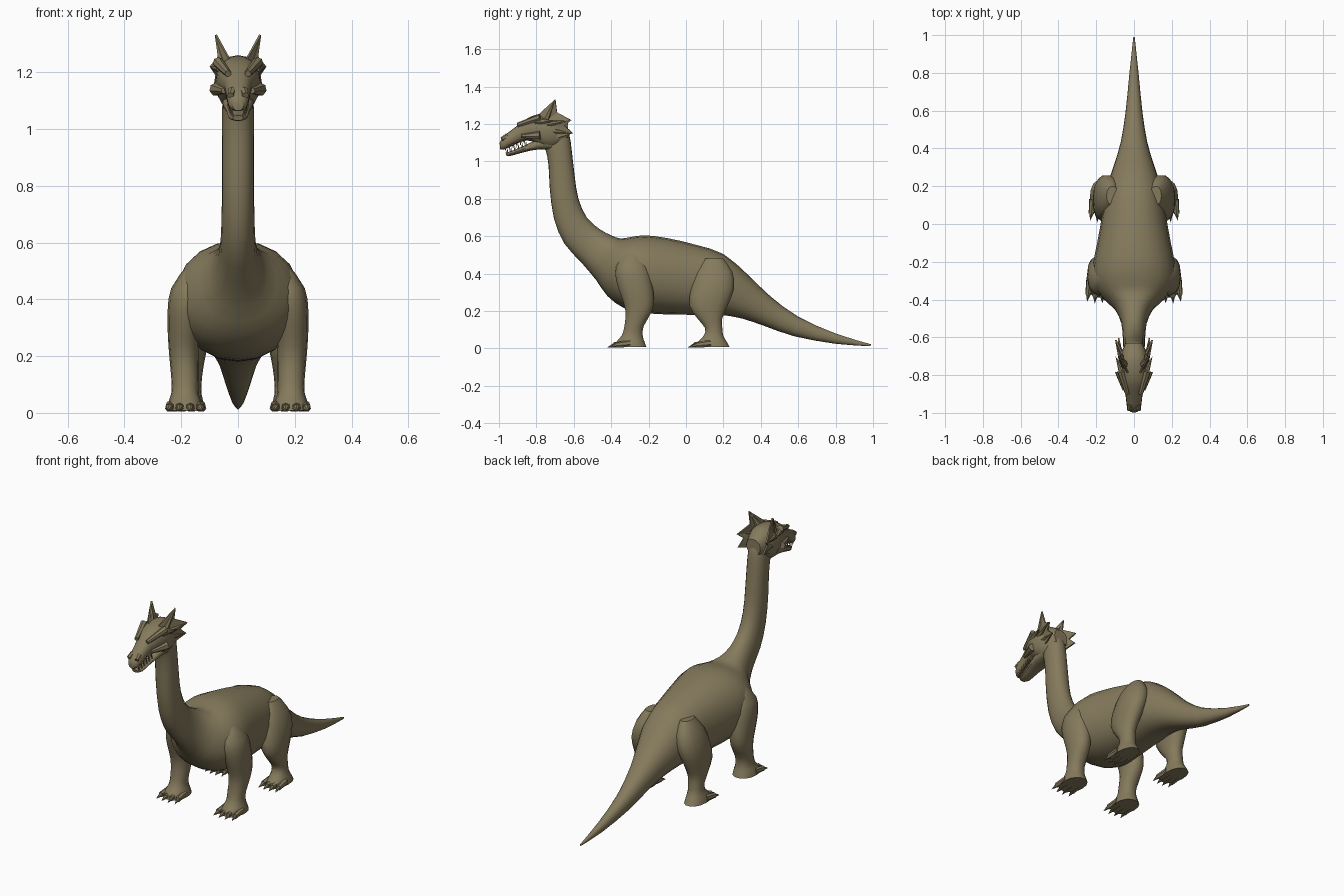
import bpy, bmesh, math
from mathutils import Vector

if "Cube" in bpy.data.objects:
    bpy.data.objects.remove(bpy.data.objects["Cube"])

hide = bpy.data.materials.new("olive hide")
hide.diffuse_color = (0.235, 0.195, 0.108, 1)
hide.use_nodes = True
hide.node_tree.nodes["Principled BSDF"].inputs["Base Color"].default_value = hide.diffuse_color


def finish(name, bm, mirror=False, angle=40):
    bmesh.ops.recalc_face_normals(bm, faces=bm.faces)
    me = bpy.data.meshes.new(name)
    bm.to_mesh(me)
    bm.free()
    me.materials.append(hide)
    ob = bpy.data.objects.new(name, me)
    bpy.context.collection.objects.link(ob)
    if mirror:
        ob.modifiers.new("mirror", 'MIRROR').use_mirror_merge = False
    bpy.ops.object.select_all(action='DESELECT')
    ob.select_set(True)
    bpy.context.view_layer.objects.active = ob
    bpy.ops.object.shade_smooth_by_angle(angle=math.radians(angle))
    return ob


def smooth_rings(rings, steps):
    """Catmull-Rom interpolation between the given rings."""
    out = []
    for i in range(len(rings) - 1):
        a, b, c, d = (rings[max(i - 1, 0)], rings[i], rings[i + 1], rings[min(i + 2, len(rings) - 1)])
        for s in range(steps):
            t = s / steps
            out.append([0.5 * (2 * q + (r - p) * t + (2 * p - 5 * q + 4 * r - u) * t * t
                               + (3 * q - p - 3 * r + u) * t ** 3) for p, q, r, u in zip(a, b, c, d)])
    return out + [rings[-1]]


def loft(bm, rings, n=16, steps=2, power=2.0):
    """Each ring: (y1, z1, y2, z2, half_width, centre_x); the two points are opposite ends."""
    loops = []
    for y1, z1, y2, z2, w, cx in smooth_rings(rings, steps):
        mid = Vector((cx, (y1 + y2) / 2, (z1 + z2) / 2))
        up = Vector((0, (y1 - y2) / 2, (z1 - z2) / 2))
        loop = []
        for k in range(n):
            a = 2 * math.pi * k / n
            c, s = math.cos(a), math.sin(a)
            c = math.copysign(abs(c) ** (2 / power), c)
            s = math.copysign(abs(s) ** (2 / power), s)
            loop.append(bm.verts.new(mid + Vector((w * c, 0, 0)) + up * s))
        loops.append(loop)
    for a, b in zip(loops, loops[1:]):
        for k in range(n):
            bm.faces.new((a[k], a[(k + 1) % n], b[(k + 1) % n], b[k]))
    bm.faces.new(loops[0])
    bm.faces.new(loops[-1])


def spike(bm, base, tip, r, n=7, r2=0.0):
    base, tip = Vector(base), Vector(tip)
    d = tip - base
    m = d.to_track_quat('Z', 'Y').to_matrix().to_4x4()
    m.translation = (base + tip) / 2
    bmesh.ops.create_cone(bm, cap_ends=True, segments=n, radius1=r, radius2=r2, depth=d.length, matrix=m)


# Tail, trunk and neck in one skin
trunk = [(.99, .022, .985, .012, .004), (.8, .08, .8, .025, .024), (.6, .17, .58, .065, .045),
         (.45, .28, .42, .12, .07), (.33, .395, .3, .16, .105), (.2, .505, .18, .18, .145),
         (.05, .555, .05, .18, .168), (-.1, .59, -.1, .182, .195), (-.22, .605, -.22, .19, .218),
         (-.3, .595, -.33, .215, .215), (-.35, .588, -.42, .28, .17), (-.4, .605, -.48, .365, .105),
         (-.46, .637, -.56, .46, .07), (-.53, .70, -.65, .56, .06), (-.575, .80, -.705, .69, .057),
         (-.595, .92, -.728, .85, .057), (-.61, 1.05, -.735, .98, .056),
         (-.625, 1.15, -.75, 1.06, .055), (-.66, 1.22, -.77, 1.10, .05)]
bm = bmesh.new()
loft(bm, [r + (0,) for r in trunk], n=20, power=2.2)
finish("body_neck_and_tail", bm)

# Legs: (y front, y back, z, half width, centre x), with four clawed toes
fore = [(-.32, -.25, .52, .03, .15), (-.375, -.2, .44, .07, .165), (-.375, -.18, .36, .068, .18),
        (-.345, -.17, .27, .057, .19), (-.325, -.18, .20, .052, .19), (-.33, -.225, .12, .048, .187),
        (-.345, -.23, .07, .048, .187), (-.375, -.22, .035, .06, .187), (-.39, -.21, .008, .066, .187)]
hind = [(.1, .2, .48, .03, .115), (.05, .25, .41, .06, .13), (.025, .26, .32, .065, .15),
        (.015, .225, .23, .055, .163), (.06, .195, .16, .046, .168), (.1, .195, .11, .042, .17),
        (.095, .20, .07, .043, .172), (.06, .22, .035, .053, .174), (.04, .235, .008, .058, .176)]
for name, rings in (("front_leg", fore), ("hind_leg", hind)):
    bm = bmesh.new()
    loft(bm, [(f, z, b, z, w, x) for f, b, z, w, x in rings], n=14, power=2.2)
    front, _, _, w, x = rings[-1]
    for k in range(4):
        s = (k - 1.5) / 1.5
        reach = 0.035 - 0.012 * abs(s)
        bx, by = x + s * w * .72, front + .03 + .015 * abs(s)
        spike(bm, (bx, by + .045, .026), (bx + s * .008, by - .03, .018), .02, r2=.015)
        spike(bm, (bx + s * .006, by - .02, .02), (bx + s * .014, front - reach, .006), .015)
    for v in bm.verts:
        v.co.z = max(v.co.z, .004)
    finish(name, bm, mirror=True)

# Skull with upper snout
skull = [(-.997, 1.10, -.993, 1.065, .018), (-.975, 1.135, -.975, 1.063, .036),
         (-.93, 1.17, -.93, 1.083, .042), (-.88, 1.208, -.88, 1.105, .05),
         (-.83, 1.24, -.83, 1.11, .07), (-.76, 1.258, -.76, 1.07, .08),
         (-.69, 1.255, -.69, 1.07, .07), (-.63, 1.21, -.63, 1.12, .045)]
bm = bmesh.new()
loft(bm, [r + (0,) for r in skull], n=16, power=2.3)
finish("skull", bm)

# Lower jaw
jaw = [(-.965, 1.048, -.96, 1.03, .018), (-.935, 1.055, -.935, 1.03, .033),
       (-.87, 1.083, -.87, 1.048, .041), (-.80, 1.115, -.80, 1.062, .054),
       (-.72, 1.14, -.72, 1.06, .058)]
bm = bmesh.new()
loft(bm, [r + (0,) for r in jaw], n=14, power=2.4)
finish("lower_jaw", bm)

# Teeth along both sides of the mouth
bm = bmesh.new()
for k in range(6):
    y = -.965 + k * .02
    x = .024 + k * .0025
    z = 1.068 + k * .0075
    spike(bm, (x, y, z + .012), (x, y, z - .016), .007, n=5)
    spike(bm, (x - .004, y + .01, z - .025), (x - .004, y + .01, z + .004), .006, n=5)
finish("teeth", bm, mirror=True)

# Brow ridges, cheek knobs and nostrils
bm = bmesh.new()
spike(bm, (.035, -.9, 1.195), (.07, -.78, 1.235), .012, r2=.02)
spike(bm, (.055, -.80, 1.215), (.098, -.70, 1.215), .024)
spike(bm, (.05, -.88, 1.135), (.078, -.78, 1.14), .01, r2=.024)
spike(bm, (.02, -.955, 1.135), (.026, -.985, 1.118), .016, r2=.012)
finish("brow_and_nostril", bm, mirror=True)

# Webbed ear frill with three ribs
hub = (.05, -.78, 1.19)
rim = [(.035, -.79, 1.25), (.082, -.70, 1.332), (.066, -.69, 1.262), (.1, -.615, 1.22),
       (.08, -.65, 1.19), (.086, -.605, 1.15), (.06, -.72, 1.115)]
bm = bmesh.new()
c = bm.verts.new(hub)
pts = [bm.verts.new(p) for p in rim]
for a, b in zip(pts, pts[1:]):
    bm.faces.new((c, a, b))
bmesh.ops.recalc_face_normals(bm, faces=bm.faces)
bmesh.ops.solidify(bm, geom=bm.faces[:], thickness=.008)
for base, tip, r in (((.045, -.75, 1.225), rim[1], .024), ((.06, -.74, 1.2), rim[3], .018),
                     ((.055, -.73, 1.165), rim[5], .018)):
    spike(bm, base, tip, r)
finish("ear_frill", bm, mirror=True, angle=30)
